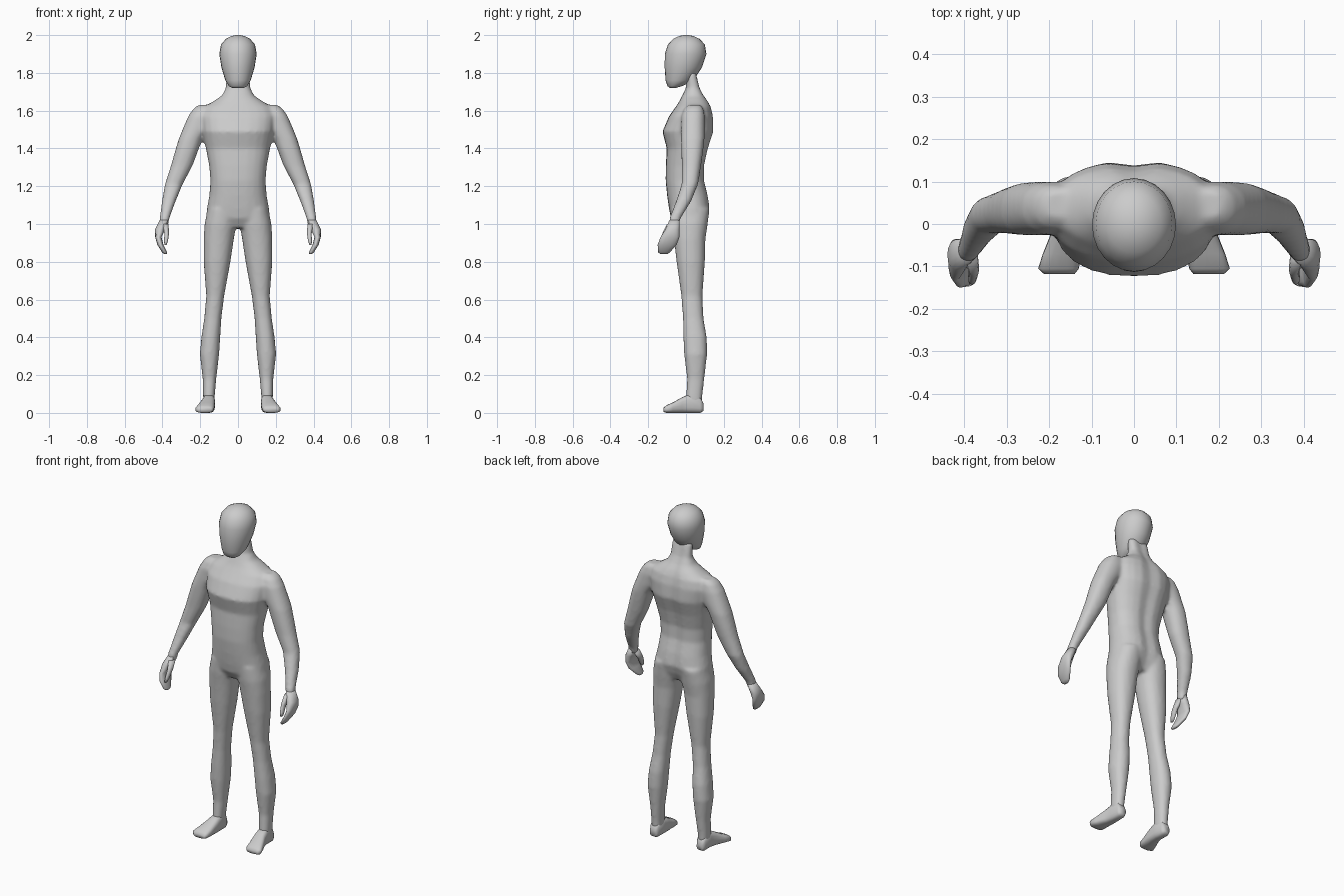
import bpy
import bmesh
from math import cos, sin, exp, pi, copysign

cube = bpy.data.objects.get("Cube")
if cube:
    bpy.data.objects.remove(cube, do_unlink=True)

skin = bpy.data.materials.new("pale_grey_skin")
skin.use_nodes = True
GREY = (0.6, 0.6, 0.6, 1)
skin.diffuse_color = GREY
skin.node_tree.nodes["Principled BSDF"].inputs["Base Color"].default_value = GREY


def rounded(value, power):
    """Superellipse helper: a power below one squares the section off."""
    return copysign(abs(value) ** power, value)


def loft(bm, sections, side=1, along="z", sides=24, power=0.9, groove=0.0):
    """Skin closed rings; each section is (position, low, high, low, high)."""
    rings = []
    for position, a_low, a_high, b_low, b_high in sections:
        ring = []
        for i in range(sides):
            angle = 2 * pi * i / sides
            a = (a_low + a_high) / 2 + (a_high - a_low) / 2 * rounded(cos(angle), power)
            b = (b_low + b_high) / 2 + (b_high - b_low) / 2 * rounded(sin(angle), power)
            if groove and sin(angle) > 0:
                b -= groove * exp(-(a / 0.03) ** 2)
            point = (a, b, position) if along == "z" else (a, position, b)
            ring.append(bm.verts.new((point[0] * side, point[1], point[2])))
        rings.append(ring)
    for lower, upper in zip(rings, rings[1:]):
        for i in range(sides):
            j = (i + 1) % sides
            bm.faces.new((lower[i], lower[j], upper[j], upper[i]))
    bm.faces.new(rings[0])
    bm.faces.new(rings[-1])


def finish(bm, name):
    """Turn the lofted parts into one smooth object."""
    bmesh.ops.recalc_face_normals(bm, faces=bm.faces)
    mesh = bpy.data.meshes.new(name)
    bm.to_mesh(mesh)
    bm.free()
    mesh.materials.append(skin)
    for face in mesh.polygons:
        face.use_smooth = True
    obj = bpy.data.objects.new(name, mesh)
    bpy.context.collection.objects.link(obj)
    return obj


def centred(profile):
    """Expand (position, half width, front, back) into full sections."""
    return [(z, -half, half, front, back) for z, half, front, back in profile]


# Torso with neck: height, half width, front, back
torso = centred([
    (.98, .12, -.05, .09), (1.03, .17, -.08, .115), (1.08, .165, -.09, .13),
    (1.15, .152, -.1, .12), (1.23, .146, -.108, .1), (1.31, .153, -.107, .1),
    (1.4, .17, -.102, .12), (1.49, .19, -.125, .15), (1.57, .2, -.09, .147),
    (1.62, .18, -.055, .135), (1.65, .13, -.035, .12), (1.68, .085, -.02, .1),
    (1.72, .065, 0, .08), (1.8, .062, 0, .06),
])

# Limbs: height, inner x, outer x, front, back
leg = [
    (1.08, .005, .16, -.08, .125), (1, .008, .177, -.075, .115),
    (.92, .022, .182, -.064, .103), (.8, .04, .182, -.05, .1),
    (.62, .073, .168, -.025, .087), (.5, .088, .179, -.016, .093),
    (.4, .094, .194, -.014, .11), (.31, .1, .202, -.01, .112),
    (.18, .115, .187, .006, .097), (.09, .123, .185, 0, .087),
    (.05, .125, .183, 0, .085),
]
arm = [
    (1.63, .14, .21, .01, .08), (1.61, .13, .237, -.01, .092),
    (1.57, .12, .264, -.025, .1), (1.5, .15, .294, -.027, .1),
    (1.45, .188, .314, -.027, .098), (1.38, .214, .335, -.025, .09),
    (1.31, .24, .355, -.022, .08), (1.21, .293, .387, -.023, .064),
    (1.12, .33, .403, -.053, .027), (1.03, .363, .415, -.088, -.028),
    (.99, .37, .417, -.092, -.038),
]

# Torso and limbs fused into one skin
bm = bmesh.new()
loft(bm, torso, power=0.85, groove=0.012)
for side in (1, -1):
    loft(bm, leg, side)
    loft(bm, arm, side)
body = finish(bm, "body")
fuse = body.modifiers.new("fuse_parts", "REMESH")
fuse.mode = "VOXEL"
fuse.voxel_size = 0.01
fuse.use_smooth_shade = True
blend = body.modifiers.new("blend_joints", "SMOOTH")
blend.factor = 0.5
blend.iterations = 6

# Head
head = centred([
    (1.72, .03, -.085, -.055), (1.73, .048, -.098, -.02), (1.76, .067, -.108, .04),
    (1.83, .088, -.113, .085), (1.9, .099, -.112, .108), (1.95, .09, -.096, .1),
    (1.98, .064, -.068, .072), (1.995, .035, -.036, .04), (2, .012, -.012, .014),
])
bm = bmesh.new()
loft(bm, head, power=1)
finish(bm, "head")

# Hands: curled mitten and thumb, listed like the limbs
palm = [
    (1.02, .367, .415, -.088, -.033), (.97, .385, .44, -.11, -.035),
    (.93, .405, .438, -.135, -.035), (.89, .395, .427, -.15, -.05),
    (.85, .375, .402, -.147, -.085), (.84, .376, .39, -.135, -.1),
]
thumb = [
    (1, .368, .4, -.1, -.05), (.95, .365, .39, -.125, -.085),
    (.91, .371, .391, -.142, -.11), (.89, .378, .39, -.145, -.125),
]

# Feet: depth, inner x, outer x, bottom, top
foot = [
    (.092, .135, .175, .01, .05), (.075, .126, .184, 0, .085),
    (.02, .122, .185, 0, .1), (-.02, .122, .195, 0, .083),
    (-.07, .125, .215, 0, .055), (-.105, .13, .226, 0, .04),
    (-.118, .14, .212, .005, .027),
]
for side, label in ((1, "left"), (-1, "right")):
    bm = bmesh.new()
    loft(bm, palm, side, sides=16)
    loft(bm, thumb, side, sides=12)
    finish(bm, label + "_hand")
    bm = bmesh.new()
    loft(bm, foot, side, along="y", sides=20, power=0.7)
    finish(bm, label + "_foot")
